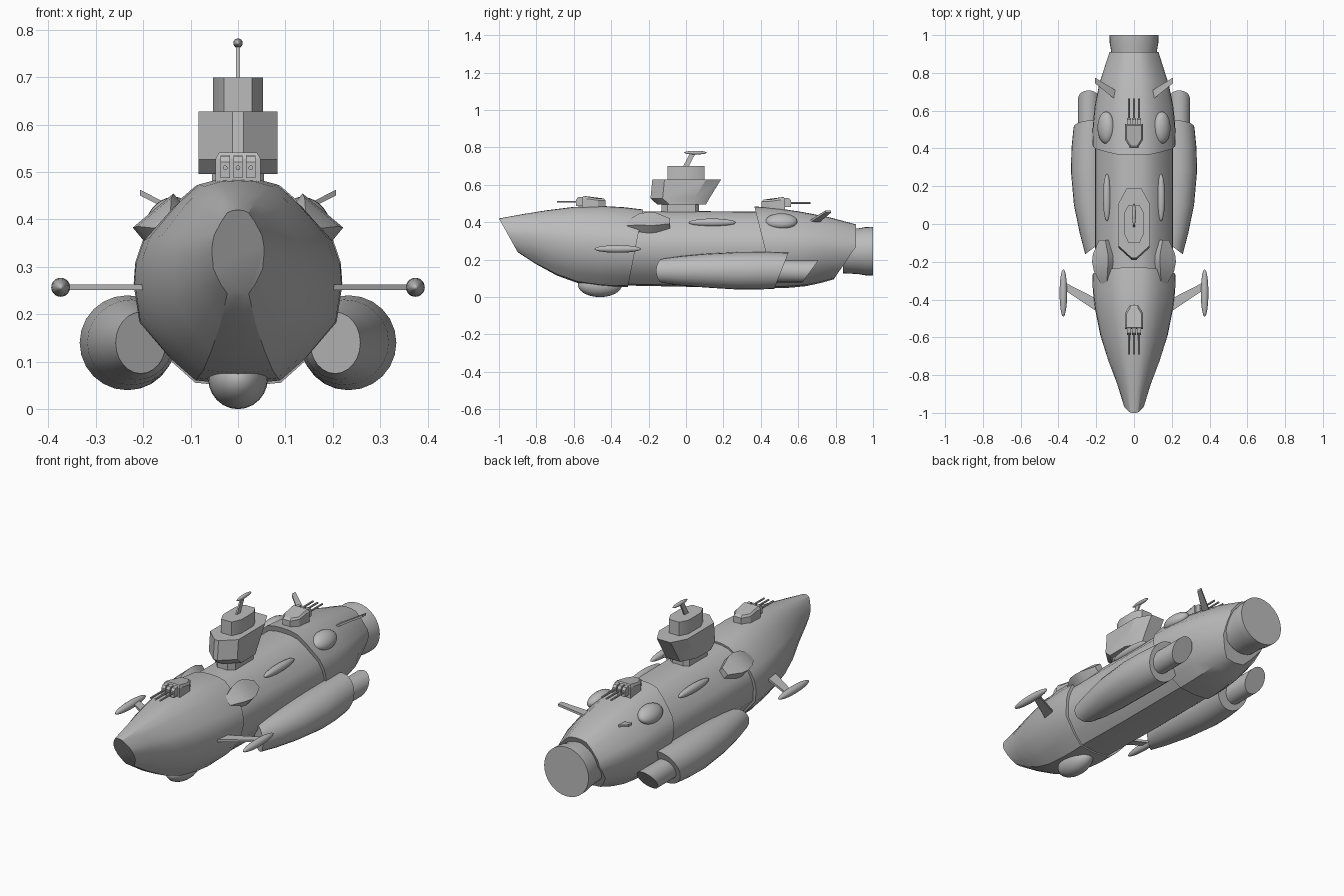
import bpy, bmesh, math
from mathutils import Vector, Matrix

cube = bpy.data.objects.get("Cube")
if cube:
    bpy.data.objects.remove(cube)

grey = bpy.data.materials.new("hull grey")
grey.use_nodes = True
colour = (0.5, 0.5, 0.5, 1)
grey.diffuse_color = colour
grey.node_tree.nodes["Principled BSDF"].inputs["Base Color"].default_value = colour
parts = []


def finish(name, bm, pair=False):
    """Make an object, or a left and right pair, from the bmesh."""
    for side in (("left_", "right_") if pair else ("",)):
        if side == "right_":
            bmesh.ops.scale(bm, vec=(-1, 1, 1), verts=bm.verts)
        bmesh.ops.recalc_face_normals(bm, faces=bm.faces)
        mesh = bpy.data.meshes.new(side + name)
        bm.to_mesh(mesh)
        mesh.materials.append(grey)
        obj = bpy.data.objects.new(side + name, mesh)
        bpy.context.collection.objects.link(obj)
        parts.append(obj)
    bm.free()


def loft(name, rings, pair=False):
    """Skin closed rings of equal point count and cap both ends."""
    bm = bmesh.new()
    loops = [[bm.verts.new(p) for p in ring] for ring in rings]
    n = len(loops[0])
    for a, b in zip(loops, loops[1:]):
        for i in range(n):
            bm.faces.new((a[i], a[(i + 1) % n], b[(i + 1) % n], b[i]))
    bm.faces.new(loops[0])
    bm.faces.new(loops[-1])
    finish(name, bm, pair)


def ellipsoid(name, centre, radii, tilt=0, pair=False):
    bm = bmesh.new()
    matrix = (Matrix.Translation(centre) @ Matrix.Rotation(tilt, 4, "Y")
              @ Matrix.Diagonal((*radii, 1)) @ Matrix.Rotation(math.pi / 2, 4, "X"))
    bmesh.ops.create_uvsphere(bm, u_segments=24, v_segments=14, radius=1, matrix=matrix)
    finish(name, bm, pair)


def round_ring(y, x, z, rx, rz, lean=0, yaw=0, n=24):
    """Ring around the y axis, its plane leaned by height or by x."""
    ring = []
    for i in range(n):
        a = math.tau * i / n
        c, s = math.cos(a), math.sin(a)
        ring.append((x + rx * c, y + lean * s + yaw * c, z + rz * s))
    return ring


def plan_ring(half, z):
    """Horizontal ring mirrored from its +x outline, front to back."""
    return [(x, y, z) for x, y in half] + [(-x, y, z) for x, y in reversed(half)]


# Hull: one faceted cross-section, scaled and leaned along the length
half = [(.2, .995), (.4, .97), (.62, .875), (.91, .71), (.985, .6), (1, .5),
        (.945, .31), (.65, .127), (.41, .02)]
section = [(0, 1)] + half + [(0, 0)] + [(-x, v) for x, v in reversed(half)]


def hull_ring(y_top, y_low, z_top, z_low, width, knee=1):
    return [(x * width, y_low + (y_top - y_low) * min(1, v / knee),
             z_low + (z_top - z_low) * v) for x, v in section]


loft("bow_hull", [hull_ring(*r) for r in (
    (-1, -.9, .42, .24, .055), (-.88, -.8, .442, .175, .09),
    (-.75, -.69, .463, .115, .137), (-.6, -.58, .482, .075, .178),
    (-.45, -.46, .487, .057, .205), (-.33, -.38, .48, .052, .218),
    (-.23, -.31, .468, .055, .22))])
loft("middle_hull", [hull_ring(*r) for r in (
    (-.3, -.35, .457, .062, .204), (0, 0, .46, .055, .207), (.5, .55, .455, .055, .207))])
loft("stern_hull", [hull_ring(*r) for r in (
    (.365, .475, .485, .047, .22), (.5, .56, .473, .05, .218),
    (.62, .64, .455, .058, .207), (.76, .72, .428, .075, .183, .8),
    (.91, .79, .388, .095, .132, .6))])
loft("main_nozzle", [round_ring(y, 0, .245, r, r, n=32)
                     for y, r in ((.84, .118), (.92, .122), (.96, .129), (1, .13))])

# Side engine pods with their exhausts
loft("engine_pod", [round_ring(*r) for r in (
    (-.12, .205, .14, .053, .065, 0, -.04), (-.03, .212, .14, .075, .078, 0, -.02),
    (.1, .224, .141, .094, .09), (.28, .234, .14, .1, .1),
    (.4, .232, .14, .099, .1, .02), (.51, .226, .141, .094, .097, .038))], True)
loft("pod_exhaust", [round_ring(.45, .24, .137, .056, .058, .03),
                     round_ring(.665, .24, .137, .056, .058, .042)], True)

# Lumps on the surface
slope = math.radians(40)
ellipsoid("stern_blister", (.148, .51, .405), (.05, .085, .037), slope, True)
ellipsoid("side_lens", (.143, .14, .398), (.021, .125, .022), slope, True)
ellipsoid("belly_dome", (0, -.46, .065), (.063, .118, .065))

# Shoulder sponsons: slanted boxes tapering fore and aft
along = Vector((math.cos(slope), 0, -math.sin(slope)))
outward = Vector((math.sin(slope), 0, math.cos(slope)))
rings = []
for y, width, top in ((-.315, .022, -.008), (-.25, .047, .018), (-.2, .056, .022),
                      (-.16, .052, .02), (-.085, .022, .006)):
    centre = Vector((.165, y, .402))
    rings.append([centre + along * s * width + outward * h
                  for s, h in ((-1, top), (1, top), (1, -.05), (-1, -.05))])
loft("sponson", rings, True)


def blade(name, root, tip, thickness):
    """Tapered flat fin; each end gives x, front y, back y and z."""
    loft(name, [[(x, a, z - thickness), (x, b, z - thickness),
                 (x, b, z + thickness), (x, a, z + thickness)]
                for x, a, b, z in (root, tip)], True)


# Outrigger floats and tail fins
blade("float_strut", (.18, -.475, -.405, .257), (.375, -.345, -.305, .257), .006)
ellipsoid("float", (.374, -.365, .257), (.02, .125, .02), 0, True)
blade("tail_fin", (.1, .66, .71, .402), (.207, .745, .775, .457), .006)

# Command tower
loft("tower_neck", [plan_ring([(.03, -.13), (.055, -.1), (.055, .05), (.03, .07)], z)
                    for z in (.43, .5)])


def bridge_ring(z, front, back, width):
    return plan_ring([(.012, front), (width, front + .065),
                      (width, back - .08), (.04, back)], z)


loft("bridge", [bridge_ring(.496, -.155, .107, .083), bridge_ring(.527, -.19, .125, .083),
                bridge_ring(.628, -.18, .187, .083)])
loft("upper_bridge", [plan_ring([(.03, -.098), (.053, -.05), (.053, .055), (.03, .1)], z)
                      for z in (.62, .7)])
loft("mast", [plan_ring([(.004, y - .015), (.004, y + .015)], z)
              for y, z in ((-.005, .69), (.037, .77))])
ellipsoid("mast_antenna", (0, .05, .772), (.01, .06, .01))


def turret(place, y, z, facing):
    """Triple gun turret; facing -1 points to the bow and 1 to the stern."""
    def ring(scale, low_back, low_front):
        outline = [(.022, -.075, low_back), (.047, -.035, low_back),
                   (.047, .05, low_front)]
        pts = [(x * scale, d * scale, h) for x, d, h in outline]
        pts += [(-x, d, h) for x, d, h in reversed(pts)]
        return [(x, y + facing * d, z + h) for x, d, h in pts]
    loft(place + "_turret", [ring(1, -.02, -.02), ring(1, .026, .038), ring(.85, .036, .05)])
    for i, x in enumerate((-.027, 0, .027)):
        loft(f"{place}_gun_mount_{i}", [
            [(x + s * .01, y + facing * d, z + h)
             for s, h in ((-1, -.003), (1, -.003), (1, top), (-1, top))]
            for d, top in ((.03, .045), (.072, .043), (.082, .03))])
        loft(f"{place}_gun_barrel_{i}", [
            round_ring(y + facing * d, x, z + .018, .005, .005, n=10) for d in (.06, .185)])


turret("bow", -.505, .491, -1)
turret("stern", .48, .485, 1)

# Smooth shading with sharp creases
bpy.ops.object.select_all(action="DESELECT")
for obj in parts:
    obj.select_set(True)
bpy.context.view_layer.objects.active = parts[0]
bpy.ops.object.shade_smooth_by_angle(angle=math.radians(32))
